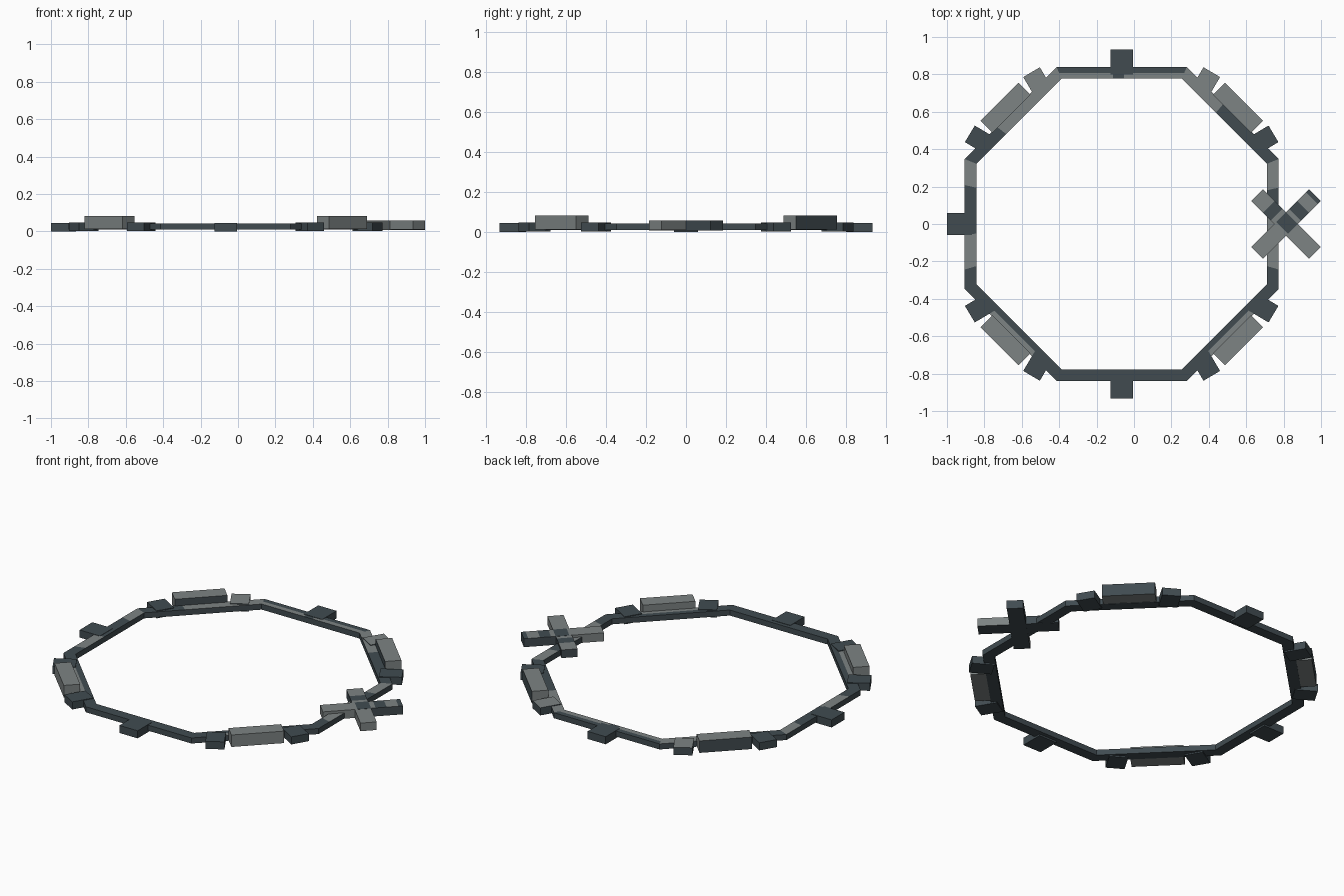
import bpy, bmesh, math
from mathutils import Matrix

if "Cube" in bpy.data.objects:
    bpy.data.objects.remove(bpy.data.objects["Cube"])

CX = -0.066          # ring centre on x
DARK, GREY = 0, 1


def material(name, rgb):
    m = bpy.data.materials.new(name)
    m.diffuse_color = (*rgb, 1.0)
    m.use_nodes = True
    m.node_tree.nodes["Principled BSDF"].inputs["Base Color"].default_value = m.diffuse_color
    return m


MATS = [material("dark_slate", (0.052, 0.071, 0.081)),
        material("mid_grey", (0.205, 0.228, 0.228))]


def finish(bm, name, matrix=None):
    if matrix is not None:
        bm.transform(matrix)
    bmesh.ops.recalc_face_normals(bm, faces=bm.faces)
    me = bpy.data.meshes.new(name)
    bm.to_mesh(me)
    bm.free()
    for m in MATS:
        me.materials.append(m)
    ob = bpy.data.objects.new(name, me)
    bpy.context.collection.objects.link(ob)
    return ob


def radial_box(name, angle, r0, r1, width, z0, z1, rule):
    """Box reaching outward from the ring centre; rule(normal) gives the colour."""
    bm = bmesh.new()
    size = Matrix.Diagonal((r1 - r0, width, z1 - z0, 1))
    bmesh.ops.create_cube(bm, size=1, matrix=Matrix.Translation(((r0 + r1) / 2, 0, (z0 + z1) / 2)) @ size)
    bmesh.ops.recalc_face_normals(bm, faces=bm.faces)
    bm.normal_update()
    for f in bm.faces:
        f.material_index = rule(f.normal)
    a = math.radians(angle)
    return finish(bm, name, Matrix.Translation((CX, 0, 0)) @ Matrix.Rotation(a, 4, 'Z'))


# Octagonal ring: each side is (end fraction, outer strip colour, inner strip colour)
SIDES = [
    [(.15, 0, 0), (.6, 1, 1), (.78, 0, 0), (1, 1, 1)],
    [(.6, 0, 0), (1, 1, 1)],
    [(.48, 0, 1), (.57, 0, 0), (1, 0, 1)],
    [(.65, 1, 1), (1, 0, 0)],
    [(.2, 1, 1), (.58, 0, 0), (.85, 1, 1), (1, 0, 0)],
    [(.25, 0, 0), (.75, 1, 0), (1, 0, 0)],
    [(1, 0, 0)],
    [(.25, 0, 0), (.75, 1, 0), (1, 0, 0)],
]
R_OUT, R_MID, R_IN, Z0, Z1 = 0.839, 0.808, 0.777, 0.01, 0.043
bm = bmesh.new()
stations, colours = [], []
for k, side in enumerate(SIDES):
    t0 = 0
    for t1, outer, inner in side:
        ring = []
        for r, z in ((R_OUT, Z0), (R_OUT, Z1), (R_MID, Z1), (R_IN, Z1), (R_IN, Z0)):
            h = r * math.tan(math.pi / 8) * (2 * t0 - 1)
            c, s = math.cos(k * math.pi / 4), math.sin(k * math.pi / 4)
            ring.append(bm.verts.new((CX + r * c - h * s, r * s + h * c, z)))
        stations.append(ring)
        colours.append((DARK, outer, inner, DARK, DARK))
        t0 = t1
for i, a in enumerate(stations):
    b = stations[(i + 1) % len(stations)]
    for j in range(5):
        n = (j + 1) % 5
        f = bm.faces.new((a[j], b[j], b[n], a[n]))
        f.material_index = colours[i][j]
finish(bm, "octagon_ring")

# Square tabs on three straight sides
for name, ang in (("back_tab", 90), ("left_tab", 180), ("front_tab", 270)):
    radial_box(name, ang, 0.80, 0.934, 0.12, 0.0, 0.045, lambda n: DARK)


# Raised panels on the diagonal sides; the back ones have dark flanks
def panel_rule(back):
    return lambda n: DARK if (back and abs(n.x) > 0.5) else GREY


for ang in (45, 135, 225, 315):
    radial_box(f"panel_{ang}", ang, 0.834, 0.924, 0.288, 0.012, 0.083, panel_rule(ang < 180))


# Corner brackets beside every panel
def bracket_rule(grey_top):
    return lambda n: GREY if grey_top and n.z > 0.5 else DARK


for mid in (45, 135, 225, 315):
    for off in (-14.3, 14.3):
        ang = mid + off
        radial_box(f"bracket_{round(ang)}", ang, 0.82, 0.944, 0.103, 0.002, 0.047,
                   bracket_rule(50 < ang < 130))


# Crossed bars on the right side, sliced along their length for the patches
def bar(name, angle, slices, z0, z1):
    bm = bmesh.new()
    half, w = 0.219, 0.0445
    rings = [[bm.verts.new((x, y, z)) for y, z in ((-w, z0), (w, z0), (w, z1), (-w, z1))]
             for x in [-half] + [s[0] for s in slices]]
    for (a, b), (end, col) in zip(zip(rings, rings[1:]), slices):
        for j in range(4):
            n = (j + 1) % 4
            f = bm.faces.new((a[j], b[j], b[n], a[n]))
            # dark underside, dark flanks on the back half
            f.material_index = DARK if j == 0 or (j != 2 and end > 0) else col
    bm.faces.new(rings[0]).material_index = slices[0][1]
    bm.faces.new(rings[-1]).material_index = DARK
    finish(bm, name, Matrix.Translation((0.8125, 0, 0)) @ Matrix.Rotation(math.radians(angle), 4, 'Z'))


bar("cross_bar_a", 45, [(-.03, 1), (.045, 0), (.07, 1), (.13, 0), (.195, 1), (.219, 0)], 0.008, 0.058)
bar("cross_bar_b", 135, [(-.045, 1), (.045, 0), (.07, 1), (.13, 0), (.219, 1)], 0.009, 0.057)
